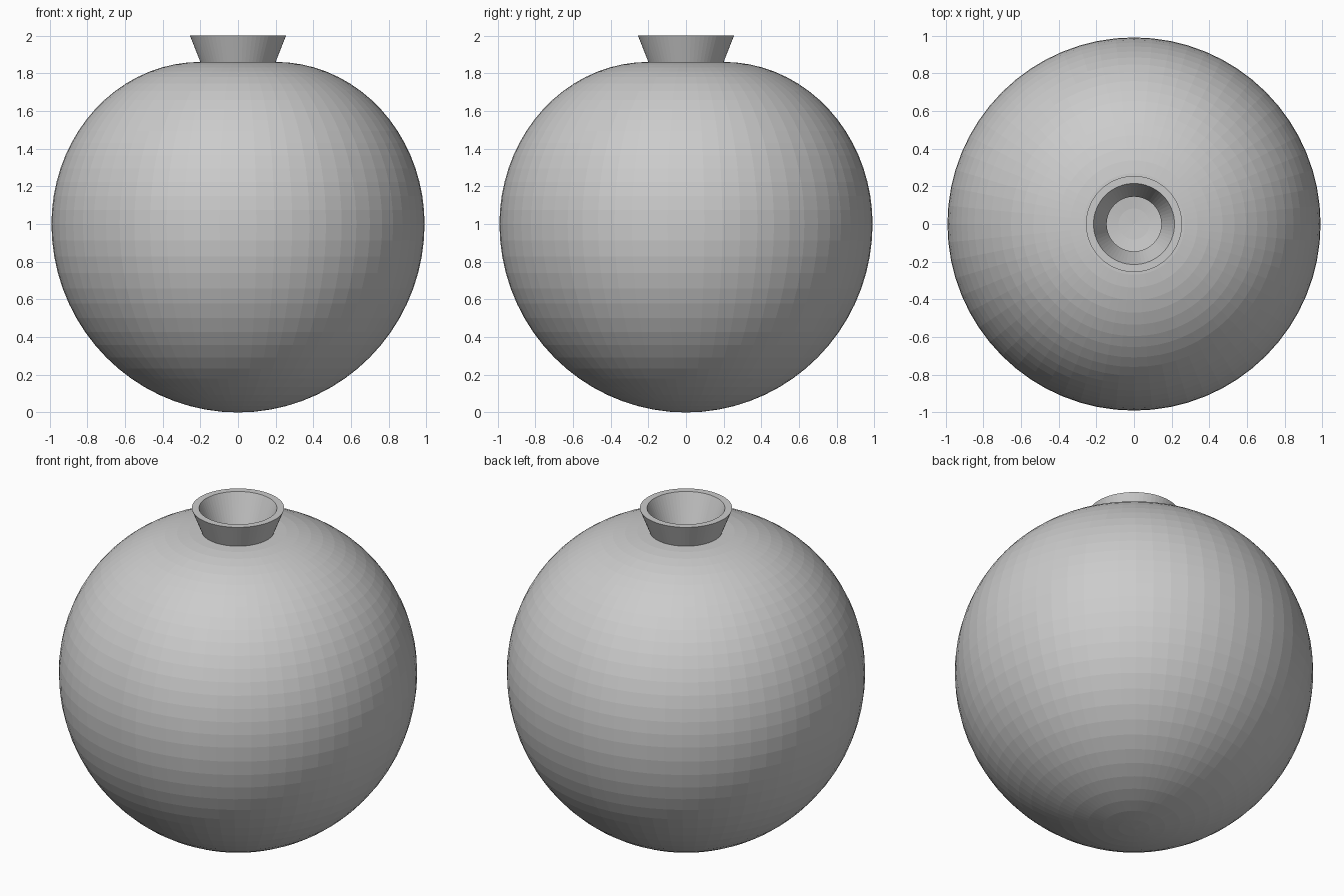
import bpy, bmesh, math

if "Cube" in bpy.data.objects:
    bpy.data.objects.remove(bpy.data.objects["Cube"])

SEGMENTS = 64
STEPS = 18


def arc(cx, cz, rx, rz, a0, a1, n):
    """Points along an elliptical arc in the profile plane, angles in degrees."""
    pts = []
    for i in range(n + 1):
        a = math.radians(a0 + (a1 - a0) * i / n)
        pts.append((max(cx + rx * math.cos(a), 0.0), cz + rz * math.sin(a)))
    return pts


def lathe(name, profile):
    """Spin a radius/height profile round the z axis into a flat-faced solid."""
    bm = bmesh.new()
    verts = [bm.verts.new((r, 0, z)) for r, z in profile]
    edges = [bm.edges.new(pair) for pair in zip(verts, verts[1:])]
    bmesh.ops.spin(bm, geom=verts + edges, cent=(0, 0, 0), axis=(0, 0, 1),
                   angle=2 * math.pi, steps=SEGMENTS, use_duplicate=False)
    bmesh.ops.remove_doubles(bm, verts=bm.verts, dist=1e-4)
    bmesh.ops.recalc_face_normals(bm, faces=bm.faces)
    mesh = bpy.data.meshes.new(name)
    bm.to_mesh(mesh)
    bm.free()
    obj = bpy.data.objects.new(name, mesh)
    bpy.context.collection.objects.link(obj)
    return obj


# Outer wall: round belly, flattened shoulder, flared neck
outer = arc(0, 1.0, 0.99, 1.0, -90, 0, STEPS)
outer += arc(0.2, 1.0, 0.79, 0.86, 0, 90, STEPS)[1:]
rim = [(0.255, 2.0), (0.215, 2.0)]

# Inner wall: tapered mouth opening into the hollow belly
inner = arc(0.145, 1.0, 0.795, 0.82, 90, 0, STEPS)
inner += arc(0, 1.0, 0.94, 0.95, 0, -90, STEPS)[1:]

lathe("round_vase", outer + rim + inner)
